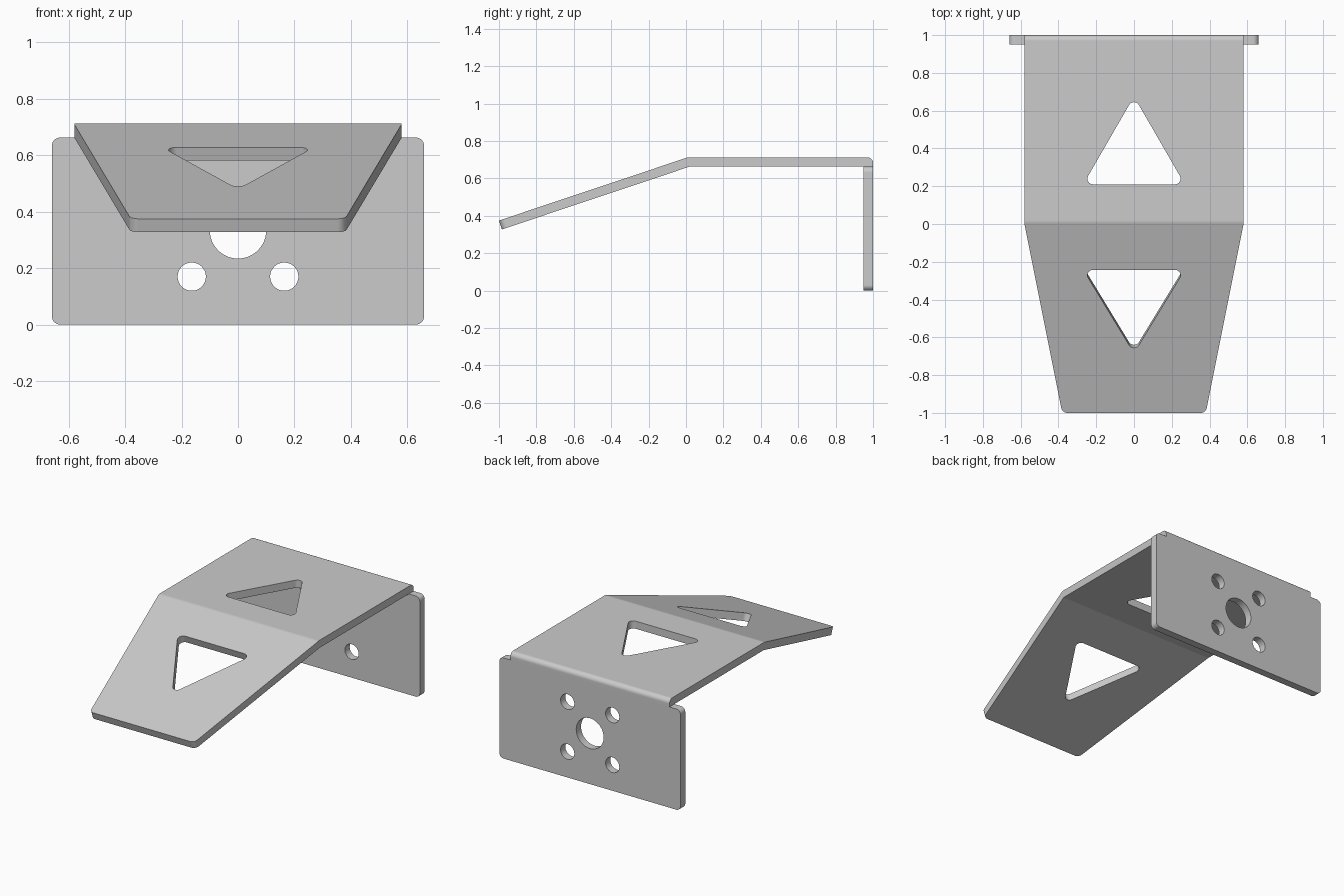
import bpy, bmesh
from math import sin, cos, tan, radians, pi
from mathutils import Matrix, Vector

if "Cube" in bpy.data.objects:
    bpy.data.objects.remove(bpy.data.objects["Cube"])

T = 0.05                 # sheet thickness
H = 0.713                # overall height
A = radians(18.5)        # slope of the front flap


def arc(cx, cy, r, a0, a1, n):
    return [(cx + r * cos(a0 + (a1 - a0) * i / n),
             cy + r * sin(a0 + (a1 - a0) * i / n)) for i in range(n + 1)]


def rounded(points, r, n=8):
    """Round every corner of a convex counter-clockwise outline."""
    out = []
    for i, p in enumerate(points):
        p = Vector(p)
        d0 = (Vector(points[i - 1]) - p).normalized()
        d1 = (Vector(points[(i + 1) % len(points)]) - p).normalized()
        half = d0.angle(d1) / 2
        c = p + (d0 + d1).normalized() * (r / sin(half))
        start = p + d0 * (r / tan(half)) - c
        for k in range(n + 1):
            turn = (pi - 2 * half) * k / n
            out.append(tuple(c + Matrix.Rotation(turn, 2) @ start))
    return out


def prism(name, outline, depth, matrix):
    """Extrude a 2D outline symmetrically along its normal."""
    bm = bmesh.new()
    face = bm.faces.new([bm.verts.new((x, y, -depth / 2)) for x, y in outline])
    ext = bmesh.ops.extrude_face_region(bm, geom=[face])
    top = [g for g in ext['geom'] if isinstance(g, bmesh.types.BMVert)]
    bmesh.ops.translate(bm, verts=top, vec=(0, 0, depth))
    bmesh.ops.recalc_face_normals(bm, faces=bm.faces)
    bm.transform(matrix)
    mesh = bpy.data.meshes.new(name)
    bm.to_mesh(mesh)
    bm.free()
    obj = bpy.data.objects.new(name, mesh)
    bpy.context.collection.objects.link(obj)
    return obj


def activate(obj):
    bpy.ops.object.select_all(action='DESELECT')
    obj.select_set(True)
    bpy.context.view_layer.objects.active = obj


def cut(obj, cutters):
    activate(obj)
    for c in cutters:
        m = obj.modifiers.new('cut', 'BOOLEAN')
        m.operation, m.solver, m.object = 'DIFFERENCE', 'EXACT', c
        bpy.ops.object.modifier_apply(modifier=m.name)
        bpy.data.objects.remove(c, do_unlink=True)
    bpy.ops.object.shade_smooth_by_angle(angle=radians(30))
    obj.modifiers.new('normals', 'WEIGHTED_NORMAL').keep_sharp = True


# Folded strip: side profile with front fold and rounded back bend
up = arc(0.02, H - 0.06, 0.06, pi / 2, pi / 2 + A, 4)
low = arc(0.02, H - 0.06, 0.01, pi / 2 + A, pi / 2, 4)
run = (up[-1][0] + 1) / cos(A)
tip = (-1, up[-1][1] - run * sin(A))
tip_low = (tip[0] + T * sin(A), tip[1] - T * cos(A))
profile = (up + [tip, tip_low] + low + [(1 - T, H - T), (1, H - T)]
           + arc(0.97, H - 0.03, 0.03, 0, pi / 2, 8))
side = Matrix(((0, 0, 1, 0), (1, 0, 0, 0), (0, 1, 0, 0), (0, 0, 0, 1)))
strip = prism('folded_strip', profile, 1.16, side)

# Taper the front flap and round its corners
bm = bmesh.new()
bm.from_mesh(strip.data)
for v in bm.verts:
    if v.co.y < -0.9:
        v.co.x *= 0.38 / 0.58
corners = [e for e in bm.edges
           if all(v.co.y < -0.9 for v in e.verts)
           and e.verts[0].co.x * e.verts[1].co.x > 0]
bmesh.ops.bevel(bm, geom=corners, offset=0.027, segments=8, profile=0.5,
                affect='EDGES')
bm.to_mesh(strip.data)
bm.free()

# Triangular windows in the top and the flap
tri = rounded([(-0.2685, 0), (0.2685, 0), (0, 0.465)], 0.03)
y_flap = -0.243
z_flap = tip[1] + (y_flap + 1) * tan(A)
windows = [
    prism('top_window_cutter', tri, 0.3, Matrix.Translation((0, 0.21, H))),
    prism('flap_window_cutter', tri, 0.3,
          Matrix.Translation((0, y_flap, z_flap))
          @ Matrix.Rotation(A, 4, 'X') @ Matrix.Rotation(pi, 4, 'Z')),
]
cut(strip, windows)

# Upright back plate with one large and four small holes
stand = Matrix.Translation((0, 1 - T / 2, 0)) @ Matrix.Rotation(pi / 2, 4, 'X')
W, top = 0.66, H - T
plate = prism('back_plate',
              rounded([(-W, 0), (W, 0), (W, top), (-W, top)], 0.03), T, stand)
mid = 0.334
holes = [(0, mid, 0.1)] + [(sx * 0.164, mid + sz * 0.164, 0.05)
                           for sx in (-1, 1) for sz in (-1, 1)]
cut(plate, [prism('hole_cutter', arc(x, z, r, 0, 2 * pi, 48)[:-1], 0.3, stand)
            for x, z, r in holes])
